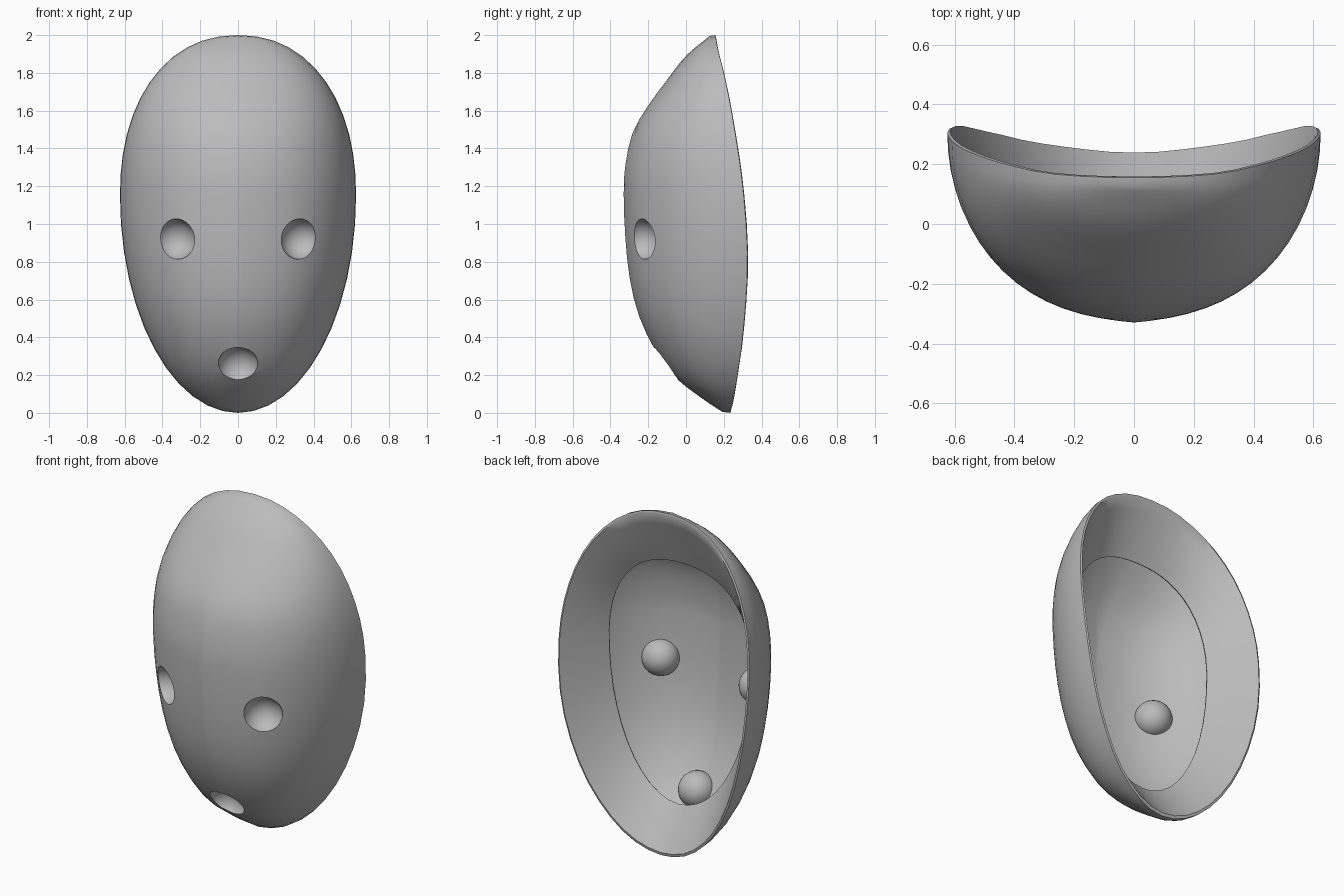
import bpy, bmesh, math
from mathutils import Vector

old = bpy.data.objects.get("Cube")
if old:
    bpy.data.objects.remove(old, do_unlink=True)

MID, TOP, WIDE, SEG = 1.15, 0.85, 0.625, 48
RIDGE = [(0, .2), (.08, .08), (.2, -.07), (.4, -.2), (.6, -.275), (.85, -.315), (1.2, -.33),
         (1.35, -.315), (1.49, -.28), (1.62, -.205), (1.75, -.11), (1.89, 0), (2, .13)]
RIM = [(0, .235), (.06, .25), (.2, .272), (.4, .3), (.8, .325), (1.2, .3), (1.6, .24),
       (1.8, .2), (1.92, .17), (2, .155)]


def curve(points, z):
    """Smooth interpolation through (z, y) points."""
    slope = [(points[min(i + 1, len(points) - 1)][1] - points[max(i - 1, 0)][1]) /
             (points[min(i + 1, len(points) - 1)][0] - points[max(i - 1, 0)][0])
             for i in range(len(points))]
    z = min(max(z, points[0][0]), points[-1][0])
    i = max(j for j in range(len(points) - 1) if points[j][0] <= z)
    (z0, y0), (z1, y1) = points[i], points[i + 1]
    h, t = z1 - z0, (z - z0) / (z1 - z0)
    return ((1 + 2 * t) * (1 - t) ** 2 * y0 + t * (1 - t) ** 2 * h * slope[i]
            + t * t * (3 - 2 * t) * y1 + t * t * (t - 1) * h * slope[i + 1])


def half_width(z):
    if z > MID:
        return WIDE * max(0, 1 - ((z - MID) / TOP) ** 2.18) ** (1 / 2.18)
    return WIDE * math.sqrt(max(0, 1 - ((MID - z) / MID) ** 2))


def face_depth(x, z):
    w = half_width(z)
    s = min(abs(x) / w, 1) if w > 1e-5 else 1
    ridge = curve(RIDGE, z)
    bend = 0.1 * s + 0.9 * (1 - math.sqrt(1 - s ** 2.6))
    return ridge + (curve(RIM, z) - ridge) * bend


def shell_point(angle, r, inset=0, back=0):
    """Point on the mask face; inset pulls it towards the middle axis."""
    up = math.sin(angle)
    edge = up * (TOP if up > 0 else MID)
    side = half_width(MID + edge) * (1 if math.cos(angle) > 0 else -1)
    x, z = r * side, MID + r * edge
    return Vector((x * (1 - inset), face_depth(x, z) + back, MID + (z - MID) * (1 - inset)))


def flange_point(angle, t, inset, back):
    """Point on the strip that leans inward from the rim to a free edge."""
    up = math.sin(angle)
    scale = 0.76 + (-0.15 if up > 0 else 0.04) * up * up
    rim = shell_point(angle, 1, inset, back)
    edge = Vector((rim.x * scale, 0.05 - 0.02 * up, MID + (rim.z - MID) * scale))
    return rim.lerp(edge + Vector((0, back, 0)), t)


def ring_point(kind, t, angle):
    if kind == "outer":
        return shell_point(angle, math.sin(t * math.pi / 2))
    if kind == "flange":
        return flange_point(angle, t, 0.015, 0.004)
    if kind == "underside":
        return flange_point(angle, t, 0.007, -0.005)
    return shell_point(angle, 0.97 * math.sin(t * math.pi / 2), 0.01, 0.014)


def finish(obj, mat):
    obj.data.materials.clear()
    obj.data.materials.append(mat)


grey = bpy.data.materials.new("plain_grey")
grey.use_nodes = True
grey.diffuse_color = (0.5, 0.5, 0.5, 1)
grey.node_tree.nodes["Principled BSDF"].inputs["Base Color"].default_value = (0.5, 0.5, 0.5, 1)

# Mask shell: outer face, inward leaning flange and inner floor as one closed loft
bm = bmesh.new()
profile = ([("outer", i / 16) for i in range(1, 17)] + [("flange", i / 5) for i in range(6)]
           + [("underside", i / 5) for i in range(5, 0, -1)]
           + [("floor", i / 14) for i in range(14, 0, -1)])
rings = [[bm.verts.new(ring_point(k, t, 2 * math.pi * j / SEG)) for j in range(SEG)]
         for k, t in profile]
for a, b in zip(rings, rings[1:]):
    for j in range(SEG):
        n = (j + 1) % SEG
        bm.faces.new((a[j], a[n], b[n], b[j]))
for ring, centre in ((rings[0], shell_point(0, 0)), (rings[-1], shell_point(0, 0, 0, 0.014))):
    hub = bm.verts.new(centre)
    for j in range(SEG):
        bm.faces.new((ring[j], ring[(j + 1) % SEG], hub))
bmesh.ops.recalc_face_normals(bm, faces=bm.faces)
mesh = bpy.data.meshes.new("mask_shell")
bm.to_mesh(mesh)
bm.free()
mask = bpy.data.objects.new("mask_shell", mesh)
bpy.context.collection.objects.link(mask)
finish(mask, grey)


def ball(name, centre, radius):
    bpy.ops.mesh.primitive_uv_sphere_add(segments=32, ring_count=16, radius=radius, location=centre)
    obj = bpy.context.object
    obj.name = name
    obj.hide_render = True
    finish(obj, grey)
    return obj


def pocket(name, x, z, radius):
    """Hollow bowl pressed into the face: a bulge behind, then a scoop in front."""
    d = 0.03
    outward = Vector(((face_depth(x + d, z) - face_depth(x - d, z)) / (2 * d), -1,
                      (face_depth(x, z + d) - face_depth(x, z - d)) / (2 * d))).normalized()
    centre = Vector((x, face_depth(x, z), z)) + outward * 0.02
    steps = (("UNION", ball(name + "_bulge", centre - outward * 0.03, radius - 0.006)),
             ("DIFFERENCE", ball(name + "_scoop", centre, radius)))
    for operation, helper in steps:
        mod = mask.modifiers.new(helper.name, "BOOLEAN")
        mod.operation, mod.object, mod.solver = operation, helper, "EXACT"
        bpy.context.view_layer.objects.active = mask
        bpy.ops.object.modifier_apply(modifier=mod.name)
        bpy.data.objects.remove(helper, do_unlink=True)


# Eye pockets and mouth pocket
for side, label in ((1, "left_eye"), (-1, "right_eye")):
    pocket(label, side * 0.325, 0.92, 0.11)
pocket("mouth", 0, 0.255, 0.11)

# Smooth shading with crisp pocket edges
bpy.ops.object.select_all(action="DESELECT")
mask.select_set(True)
bpy.context.view_layer.objects.active = mask
bpy.ops.object.shade_smooth_by_angle(angle=math.radians(45))
